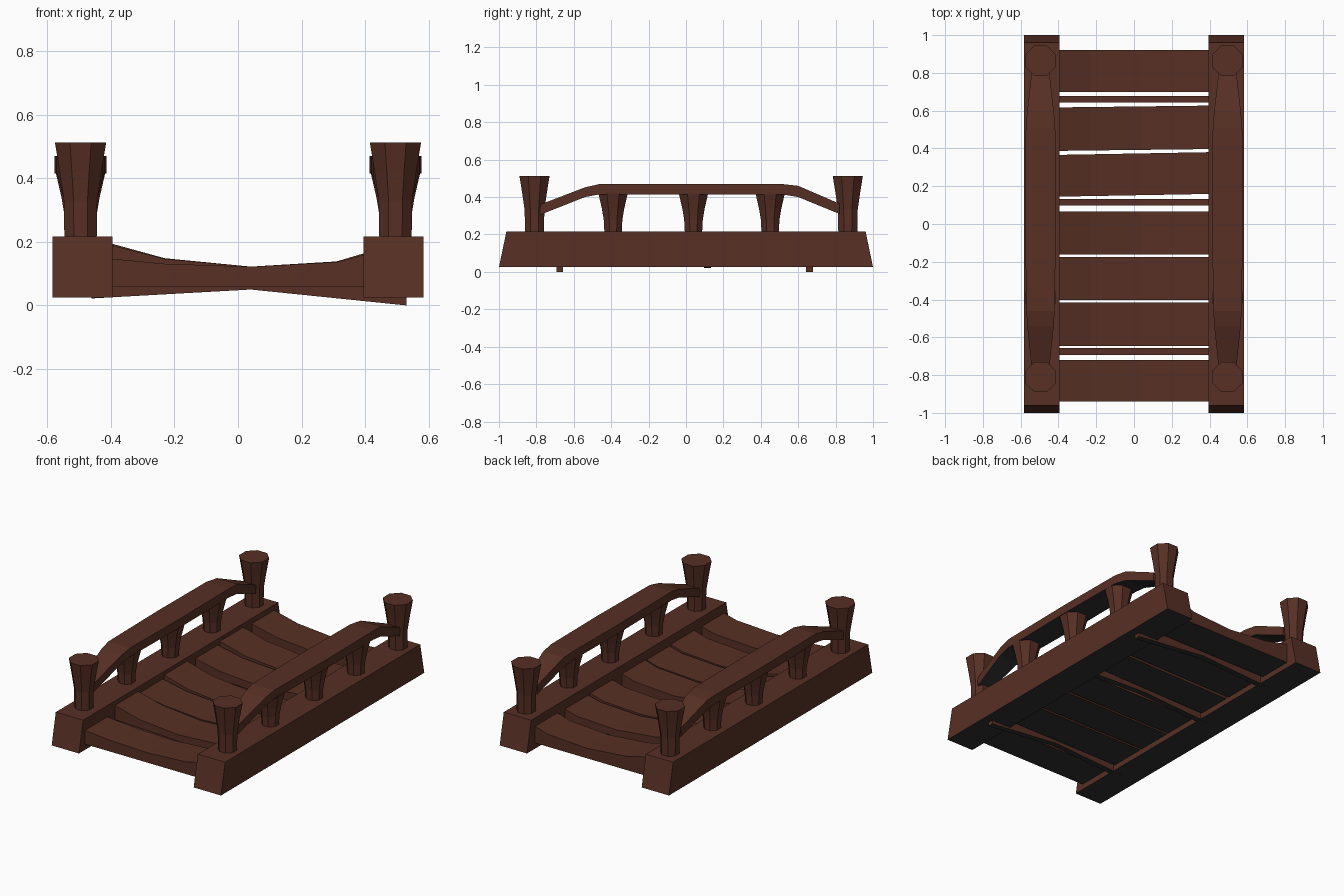
import bpy, bmesh, math

if "Cube" in bpy.data.objects:
    bpy.data.objects.remove(bpy.data.objects["Cube"])


def material(name, rgb):
    m = bpy.data.materials.new(name)
    m.diffuse_color = (*rgb, 1)
    m.use_nodes = True
    m.node_tree.nodes["Principled BSDF"].inputs["Base Color"].default_value = m.diffuse_color
    return m


BROWN = material("dark_brown_wood", (0.095, 0.029, 0.018))
GREY = material("charcoal_underside", (0.028, 0.028, 0.028))


def loft(name, rings):
    """Skin a row of equal-sized rings, cap both ends, grey on faces looking down."""
    bm = bmesh.new()
    rows = [[bm.verts.new(p) for p in ring] for ring in rings]
    n = len(rows[0])
    for a, b in zip(rows, rows[1:]):
        for i in range(n):
            j = (i + 1) % n
            bm.faces.new((a[i], a[j], b[j], b[i]))
    bm.faces.new(rows[0])
    bm.faces.new(rows[-1])
    bmesh.ops.recalc_face_normals(bm, faces=bm.faces)
    bm.normal_update()
    for f in bm.faces:
        f.material_index = 1 if f.normal.z < -0.8 else 0
    mesh = bpy.data.meshes.new(name)
    bm.to_mesh(mesh)
    bm.free()
    mesh.materials.append(BROWN)
    mesh.materials.append(GREY)
    ob = bpy.data.objects.new(name, mesh)
    bpy.context.collection.objects.link(ob)
    return ob


def post(name, x, y, profile):
    """Flared eight-sided post from (z, radius) pairs."""
    angles = [math.radians(22.5 + 45 * i) for i in range(8)]
    loft(name, [[(x + r * math.cos(a), y + r * math.sin(a), z) for a in angles]
                for z, r in profile])


def board(name, stations, y0, y1, skew=0.0):
    """Board running along x from (x, bottom, top) stations."""
    loft(name, [[(x, y0 + skew * x, lo), (x, y1 + skew * x, lo),
                 (x, y1 + skew * x, hi), (x, y0 + skew * x, hi)]
                for x, lo, hi in stations])


TALL = [(0.21, 0.055), (0.33, 0.057), (0.42, 0.071), (0.512, 0.087)]
SHORT = [(0.21, 0.05), (0.28, 0.054), (0.34, 0.065), (0.42, 0.085)]
# Rail stations: y, bottom z, top z, half width
RAIL = [(-0.78, 0.305, 0.36, 0.045), (-0.54, 0.40, 0.452, 0.07),
        (-0.46, 0.415, 0.47, 0.075), (0.04, 0.415, 0.47, 0.082),
        (0.51, 0.415, 0.47, 0.078), (0.60, 0.40, 0.46, 0.07),
        (0.82, 0.31, 0.365, 0.045)]

for side, s in (("left", -1), ("right", 1)):
    # side beams with sloping ends
    xa, xb = s * 0.395, s * 0.583
    loft(side + "_beam", [[(xa, e * 1.0, 0.025), (xb, e * 1.0, 0.025),
                           (xb, e * 0.96, 0.217), (xa, e * 0.96, 0.217)] for e in (-1, 1)])
    # posts
    cx = s * 0.495
    for tag, y in (("front", -0.81), ("back", 0.865)):
        post(f"{side}_{tag}_end_post", cx, y, TALL)
    for i, y in enumerate((-0.39, 0.04, 0.45)):
        post(f"{side}_baluster_{i + 1}", cx, y, SHORT)
    # arched handrail
    loft(side + "_handrail", [[(cx - w, y, lo), (cx + w, y, lo), (cx + w, y, hi), (cx - w, y, hi)]
                              for y, lo, hi, w in RAIL])

# sagging deck planks: y range, left end height, right end height, skew
PLANKS = [(-0.94, -0.72, 0.147, 0.16, 0), (-0.645, -0.415, 0.19, 0.165, 0),
          (-0.402, -0.175, 0.175, 0.16, 0), (-0.162, 0.065, 0.195, 0.165, 0),
          (0.152, 0.373, 0.18, 0.165, 0.018), (0.392, 0.622, 0.195, 0.16, 0.012),
          (0.70, 0.92, 0.185, 0.165, 0)]
for i, (y0, y1, left, right, skew) in enumerate(PLANKS):
    mid_l = 0.122 + (left - 0.122) * 0.36
    mid_r = 0.122 + (right - 0.122) * 0.38
    board(f"deck_plank_{i + 1}",
          [(-0.40, 0.06, left), (-0.23, 0.06, mid_l), (0.04, 0.06, 0.122),
           (0.31, 0.06, mid_r), (0.40, 0.06, right)], y0, y1, skew)

# narrow slats under the gaps, dipping toward the ends
for i, (y, end) in enumerate(((-0.675, 0.0), (0.115, 0.03), (0.66, 0.0))):
    board(f"under_slat_{i + 1}",
          [(-0.46, 0.022, 0.11), (0.04, 0.05, 0.09), (0.53, end, 0.10)],
          y - 0.018, y + 0.018)
